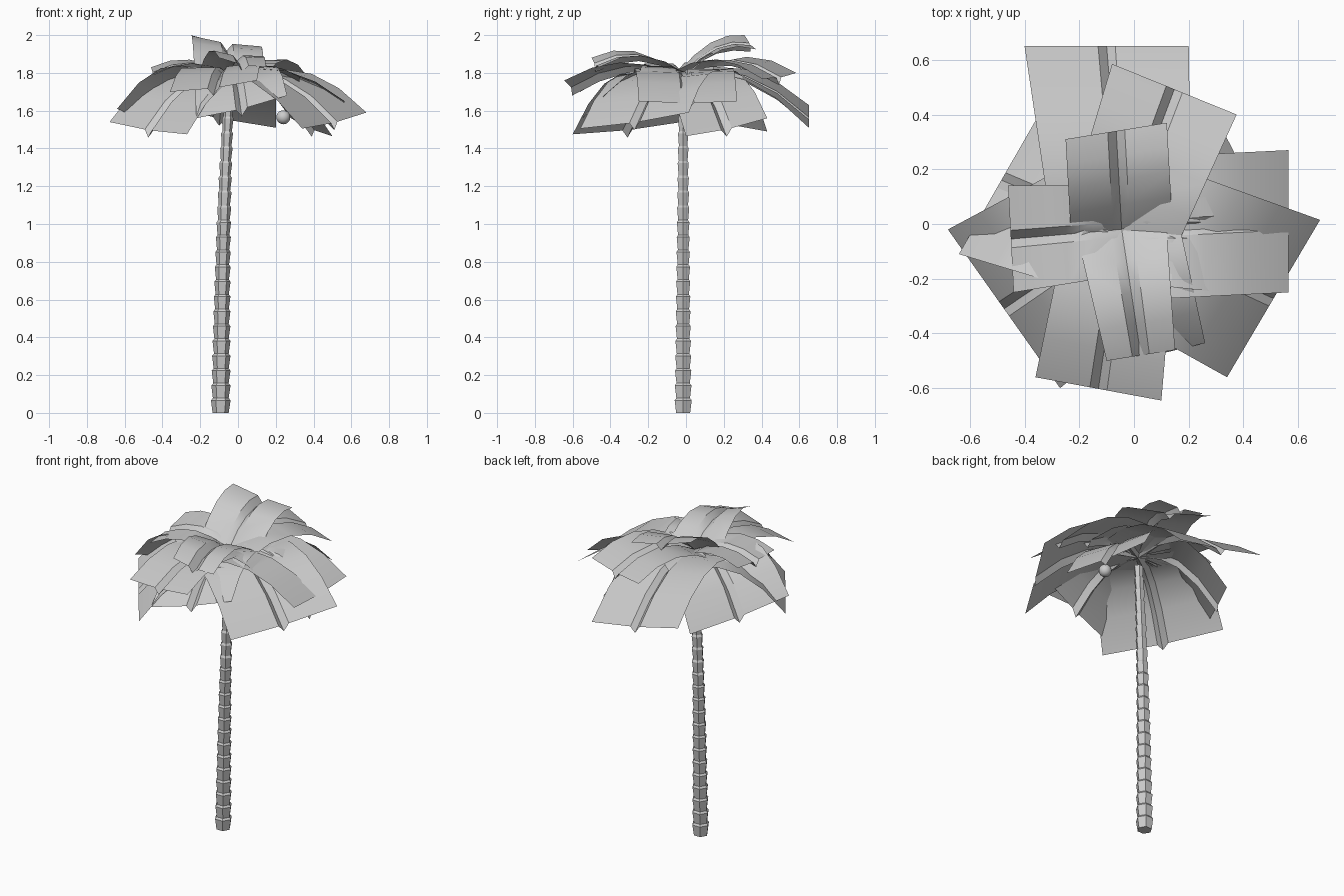
import bpy, bmesh, math
from mathutils import Vector

if "Cube" in bpy.data.objects:
    bpy.data.objects.remove(bpy.data.objects["Cube"], do_unlink=True)

grey = bpy.data.materials.new("matte_grey")
grey.use_nodes = True
colour = (0.6, 0.6, 0.6, 1)
grey.diffuse_color = colour
grey.node_tree.nodes["Principled BSDF"].inputs["Base Color"].default_value = colour

CROWN = Vector((-0.045, -0.02, 1.79))


def finish(name, bm, angle=None):
    mesh = bpy.data.meshes.new(name)
    bm.to_mesh(mesh)
    bm.free()
    obj = bpy.data.objects.new(name, mesh)
    bpy.context.collection.objects.link(obj)
    mesh.materials.append(grey)
    if angle:
        bpy.ops.object.select_all(action="DESELECT")
        obj.select_set(True)
        bpy.context.view_layer.objects.active = obj
        bpy.ops.object.shade_smooth_by_angle(angle=math.radians(angle))
    return obj


def trunk_centre(z):
    t = z / 1.8
    return Vector((-0.092 + 0.02 * t + 0.032 * t ** 3, -0.015, z))


def hexagon(bm, z, r):
    c = trunk_centre(z)
    return [bm.verts.new(c + Vector((r * math.cos(a), r * math.sin(a), 0)))
            for a in (i * math.pi / 3 for i in range(6))]


# Trunk: stacked six-sided cups, each flaring to its upper rim
bm = bmesh.new()
segments, step = 22, 0.0785
rings = []
for i in range(segments):
    rim = 0.052 - 0.025 * i / segments
    rings.append(hexagon(bm, i * step, rim * 0.82))
    rings.append(hexagon(bm, (i + 0.85) * step, rim))
for a, b in zip(rings, rings[1:]):
    for k in range(6):
        n = (k + 1) % 6
        bm.faces.new((a[k], a[n], b[n], b[k]))
bm.faces.new(rings[0][::-1])
bm.faces.new(rings[-1])
finish("trunk", bm)


def frond(name, left, right, arch, root_width=0.85, rows=5):
    """Wide arched sheet with a creased midrib, given its two tip corners."""
    left, right = Vector(left), Vector(right)
    tip = (left + right) / 2
    half = (right - left) / 2
    level = Vector((half.x, half.y, 0))
    rib = 0.032 / half.length
    section = ((-1, 0), (-rib, -0.01), (0, -0.05), (rib, -0.01), (1, 0))
    bm = bmesh.new()
    grid = []
    for i in range(rows):
        t = i / (rows - 1)
        c = CROWN.lerp(tip, t) + Vector((0, 0, 4 * arch * t * (1 - t)))
        side = (level * root_width).lerp(half, t)
        fold = min(1, 0.3 + t)
        grid.append([bm.verts.new(c + side * u + Vector((0, 0, d * fold)))
                     for u, d in section])
    for a, b in zip(grid, grid[1:]):
        for k in range(len(section) - 1):
            bm.faces.new((a[k], a[k + 1], b[k + 1], b[k]))
    bmesh.ops.recalc_face_normals(bm, faces=bm.faces)
    if sum(f.normal.z * f.calc_area() for f in bm.faces) < 0:
        bmesh.ops.reverse_faces(bm, faces=bm.faces)
    finish(name, bm, 30)


# Upper, shorter fronds
frond("upper_back_frond", (-0.25, 0.31, 2.0), (0.12, 0.37, 1.925), 0.065, 1)
frond("upper_front_frond", (-0.1, -0.5, 1.88), (0.15, -0.46, 1.83), 0.08, 1.3)
frond("upper_right_frond", (-0.46, 0.14, 1.83), (-0.44, -0.25, 1.79), 0.06)
frond("upper_left_frond", (0.325, 0.2, 1.74), (0.325, -0.25, 1.78), 0.055)

# Middle fronds
frond("middle_back_frond", (-0.08, 0.585, 1.8), (0.375, 0.4, 1.77), 0.09)
frond("middle_front_frond", (-0.36, -0.56, 1.7), (0.1, -0.645, 1.76), 0.08)
frond("middle_left_frond", (0.565, 0.27, 1.65), (0.565, -0.25, 1.65), 0.09, 1)

# Low drooping fronds
frond("low_front_frond", (-0.22, -0.55, 1.56), (0.26, -0.435, 1.68), 0.1)
frond("low_back_frond", (-0.4, 0.65, 1.63), (0.2, 0.65, 1.51), 0.11)
frond("low_front_left_frond", (0.68, 0.015, 1.59), (0.34, -0.56, 1.505), 0.105)
frond("low_front_right_frond", (-0.68, -0.02, 1.54), (-0.27, -0.6, 1.475), 0.11)
frond("low_back_right_frond", (-0.64, -0.11, 1.61), (-0.33, 0.43, 1.49), 0.125)
frond("low_back_left_frond", (0.5, 0.0, 1.465), (0.28, 0.43, 1.56), 0.11)

# Round fruit under the crown
bm = bmesh.new()
bmesh.ops.create_uvsphere(bm, u_segments=16, v_segments=10, radius=0.037)
bmesh.ops.translate(bm, verts=bm.verts, vec=(0.24, 0.03, 1.565))
finish("fruit", bm, 40)
